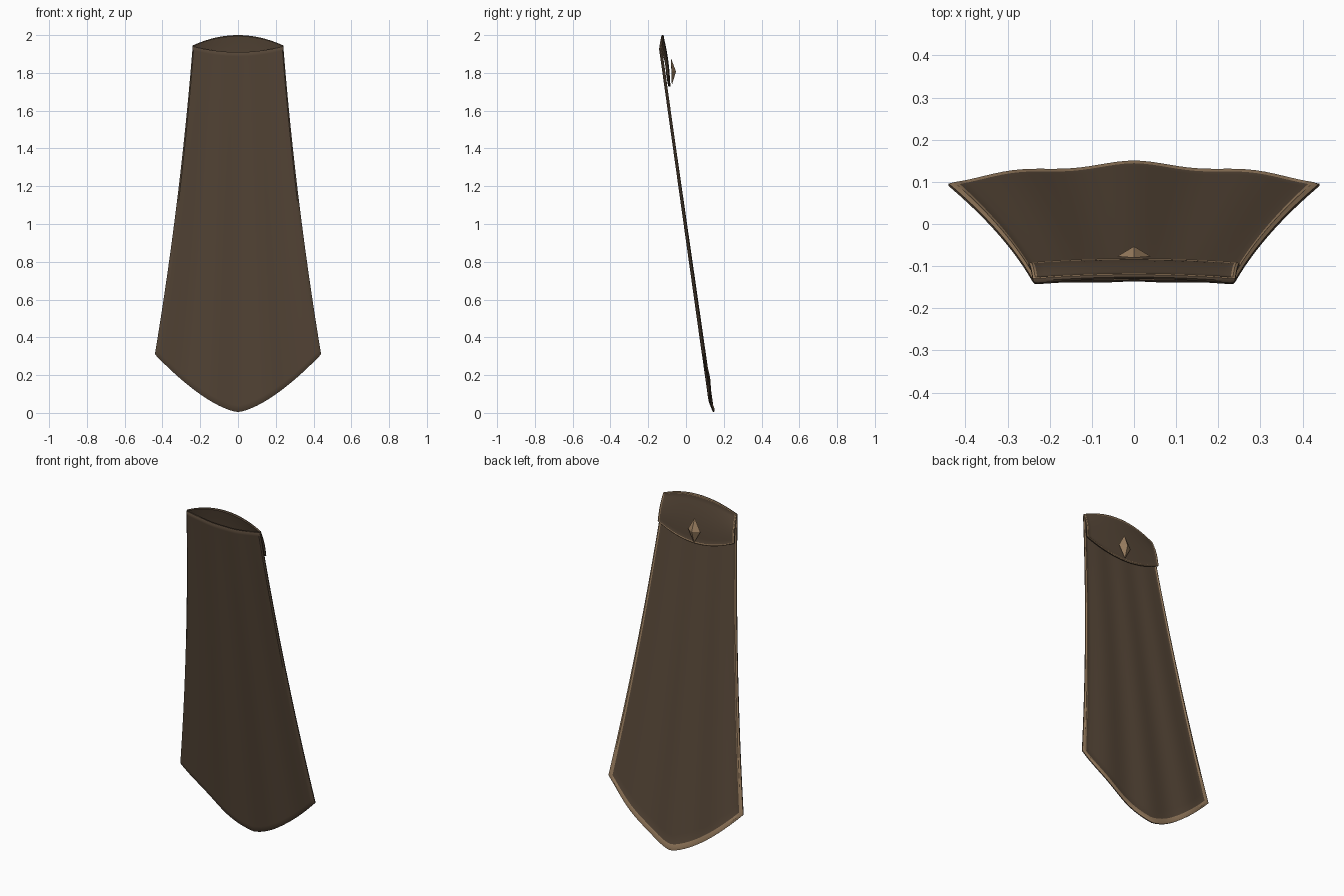
import bpy, bmesh, math

if "Cube" in bpy.data.objects:
    bpy.data.objects.remove(bpy.data.objects["Cube"])


def material(name, rgb):
    m = bpy.data.materials.new(name)
    m.diffuse_color = (*rgb, 1.0)
    m.use_nodes = True
    m.node_tree.nodes["Principled BSDF"].inputs["Base Color"].default_value = m.diffuse_color
    return m


CLOTH = material("brown cloth", (0.096, 0.064, 0.040))
TRIM = material("tan trim", (0.34, 0.22, 0.123))


def finish(name, bm, mats, angle=35):
    bmesh.ops.recalc_face_normals(bm, faces=bm.faces)
    me = bpy.data.meshes.new(name)
    bm.to_mesh(me)
    bm.free()
    for m in mats:
        me.materials.append(m)
    ob = bpy.data.objects.new(name, me)
    bpy.context.collection.objects.link(ob)
    bpy.ops.object.select_all(action='DESELECT')
    ob.select_set(True)
    bpy.context.view_layer.objects.active = ob
    bpy.ops.object.shade_smooth_by_angle(angle=math.radians(angle))
    return ob


def steps(lo, hi, e_lo, e_hi, n):
    """Even steps with two narrow border cells at each end."""
    a, b = lo + e_lo, hi - e_hi
    mid = [a + (b - a) * i / n for i in range(n + 1)]
    return [lo, lo + e_lo / 2] + mid + [hi - e_hi / 2, hi]


def sheet(name, surface, us, vs, trim_top, thick=0.012, bead=0.004):
    """Closed cloth panel; surface(u, v) gives its back side."""
    bm = bmesh.new()
    nu, nv = len(us), len(vs)
    back, front = {}, {}
    for i, u in enumerate(us):
        for j, v in enumerate(vs):
            x, y, z = surface(u, v)
            rim = i in (0, nu - 1) or j in (0, nv - 1)
            raised = not rim and (i in (1, nu - 2) or j == 1 or (trim_top and j == nv - 2))
            back[i, j] = bm.verts.new((x, y + (bead if raised else 0), z))
            front[i, j] = bm.verts.new((x, y - thick * (0.5 if rim else 1), z))
    for i in range(nu - 1):
        for j in range(nv - 1):
            ring = [(i, j), (i + 1, j), (i + 1, j + 1), (i, j + 1)]
            f = bm.faces.new([back[k] for k in ring])
            # border cells of the back side carry the trim
            if i < 2 or i >= nu - 3 or j < 2 or (trim_top and j >= nv - 3):
                f.material_index = 1
            bm.faces.new([front[k] for k in reversed(ring)])
    edge = ([(i, 0) for i in range(nu)] + [(nu - 1, j) for j in range(1, nv)]
            + [(i, nv - 1) for i in range(nu - 2, -1, -1)]
            + [(0, j) for j in range(nv - 2, 0, -1)])
    for a, b in zip(edge, edge[1:] + edge[:1]):
        bm.faces.new([back[a], front[a], front[b], back[b]])
    return finish(name, bm, [CLOTH, TRIM])


def slope(z):
    return 0.145 - 0.1425 * z


# Main cape panel: flared sides, rounded point at the hem, soft folds
def cape_surface(u, v):
    half = 0.44 - 0.27 * v + 0.07 * v * v
    low = 0.005 + 0.305 * abs(u) ** 1.5
    high = 1.94 - 0.03 * (1 - u * u)
    z = low + (high - low) * v
    fold = 0.005 * (1 - 0.8 * v) * math.cos(2 * math.pi * u / 0.65)
    return u * half, slope(z) + fold, z


sheet("cape_panel", cape_surface, steps(-1, 1, 0.05, 0.05, 40),
      steps(0, 1, 0.018, 0.012, 36), False)


# Collar flap folded over the back
def flap_surface(u, v):
    c = 1 - u * u
    low, high = 1.79 - 0.063 * c, 1.945 + 0.055 * c
    y0, y1 = -0.093 + 0.010 * c, -0.130 + 0.010 * c
    y = y0 + (y1 - y0) * v + 0.008 * math.sin(math.pi * v)
    return u * (0.25 - 0.01 * v), y, low + (high - low) * v


sheet("collar_flap", flap_surface, steps(-1, 1, 0.045, 0.045, 24),
      steps(0, 1, 0.04, 0.04, 10), True, bead=0.002)


# Raised outline ornaments following the slope of the back
def outline(name, half_points, width, lift, thick):
    pts = half_points + [(-x, z) for x, z in reversed(half_points) if x > 0]
    bm = bmesh.new()
    face = bm.faces.new([bm.verts.new((x, slope(z) + lift, z)) for x, z in pts])
    bmesh.ops.inset_region(bm, faces=[face], thickness=width, use_even_offset=True)
    bmesh.ops.delete(bm, geom=[face], context='FACES_ONLY')
    bmesh.ops.recalc_face_normals(bm, faces=bm.faces)
    geo = bmesh.ops.extrude_face_region(bm, geom=bm.faces[:])
    for g in geo["geom"]:
        if isinstance(g, bmesh.types.BMVert):
            g.co.y += thick
    return finish(name, bm, [TRIM], 30)


outline("arrowhead_ornament", [(0, 0.96), (0.107, 0.775), (0, 0.85)], 0.012, 0.004, 0.016)
lens = [(0.025 * math.sin(math.pi * i / 8) ** 1.1 if 0 < i < 8 else 0,
         0.70 - 0.37 * i / 8) for i in range(9)]
outline("lens_ornament", lens, 0.006, 0.012, 0.008)

# Faceted diamond stud on the flap
bm = bmesh.new()
rim = [bm.verts.new(p) for p in ((0, -0.080, 1.88), (0.04, -0.077, 1.807),
                                 (0, -0.075, 1.735), (-0.04, -0.077, 1.807))]
tip = bm.verts.new((0, -0.053, 1.807))
for a, b in zip(rim, rim[1:] + rim[:1]):
    bm.faces.new((a, b, tip))
bm.faces.new(rim)
finish("diamond_stud", bm, [TRIM], 10)
